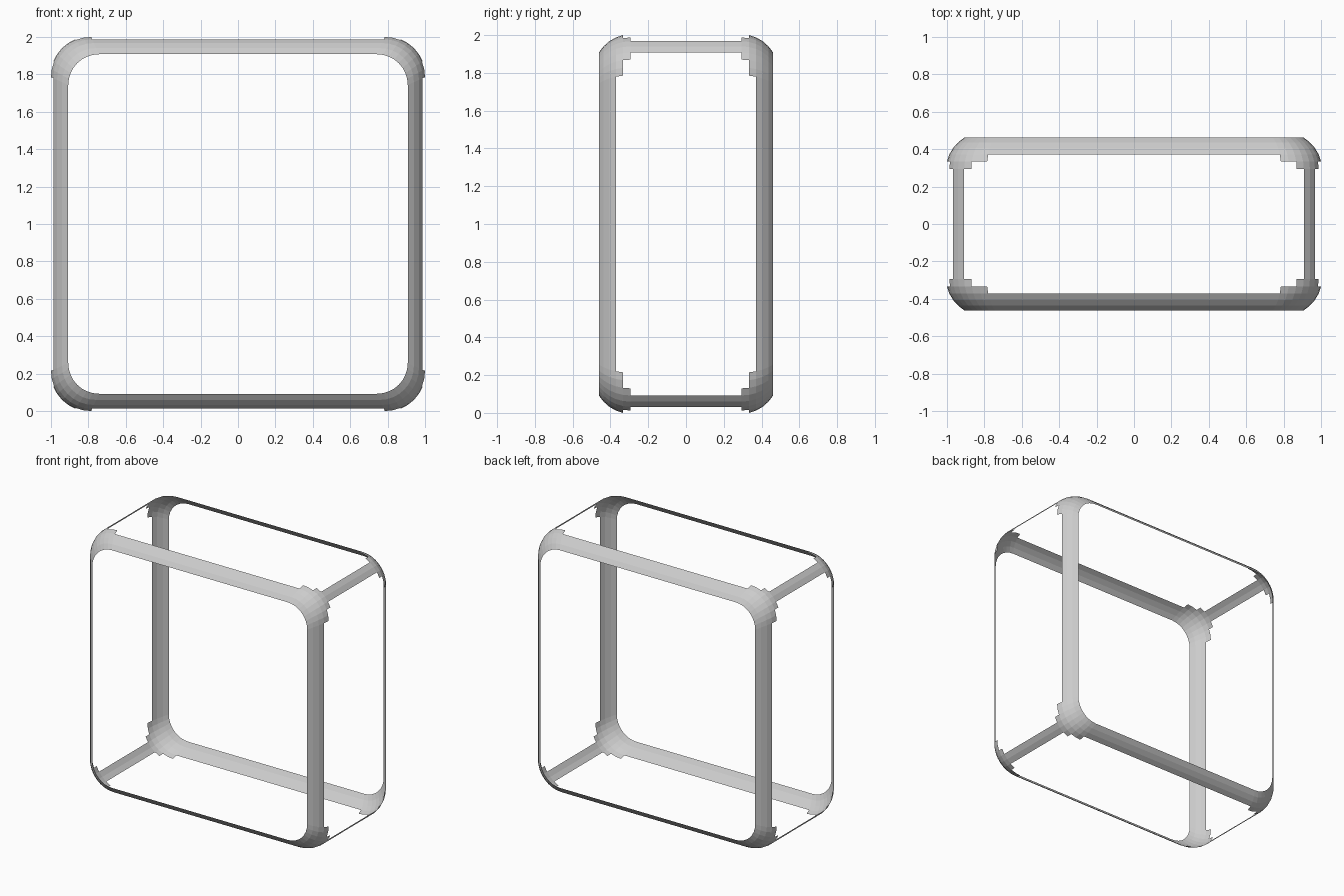
import bpy, bmesh
from math import sin, cos, radians

if "Cube" in bpy.data.objects:
    bpy.data.objects.remove(bpy.data.objects["Cube"])

STEP = 11.25            # bevel step: 8 segments per quarter turn
C, R = 0.787, 0.2171    # corner centre and bevel radius in x/z
YC, RY = 0.295, 0.20    # start and depth of the bevel in y
CORNERS = [(1, 1), (-1, 1), (-1, -1), (1, -1)]


def point(corner, seg, row):
    """Point on the rounded frame: seg runs round the corner, row runs to the front."""
    phi = radians(STEP * row)
    offset = R * (1 - cos(phi))
    centre = C - 0.45 * offset
    radius = C + R - offset - centre
    ang = radians(90 * corner + STEP * seg)
    sx, sz = CORNERS[corner]
    return (sx * centre + radius * cos(ang),
            -YC - RY * sin(phi),
            1 + sz * centre + radius * sin(ang))


def make_object(name, bm, mirror=False):
    bmesh.ops.remove_doubles(bm, verts=bm.verts, dist=0.0001)
    mesh = bpy.data.meshes.new(name)
    bm.to_mesh(mesh)
    bm.free()
    ob = bpy.data.objects.new(name, mesh)
    bpy.context.collection.objects.link(ob)
    if mirror:
        mod = ob.modifiers.new("mirror", "MIRROR")
        mod.use_axis = (False, True, False)
    return ob


def quad(bm, *pts):
    bm.faces.new([bm.verts.new(p) for p in pts])


# Front and back rounded frames with stepped corner patches
bm = bmesh.new()
first_row = [1, 1, 0, 0, 0, 0, 1, 1]
for c in range(4):
    for s, start in enumerate(first_row):
        for r in range(start, 5):
            quad(bm, point(c, s, r), point(c, s, r + 1),
                 point(c, s + 1, r + 1), point(c, s + 1, r))
    # straight bar to the next corner
    n = (c + 1) % 4
    for r in range(2, 5):
        quad(bm, point(c, 8, r), point(c, 8, r + 1),
             point(n, 0, r + 1), point(n, 0, r))
make_object("edge_frames", bm, mirror=True)

# Narrow rails joining the front and back corners
bm = bmesh.new()
for c in range(4):
    for s in (3, 4):
        a, b = point(c, s, 0), point(c, s + 1, 0)
        quad(bm, (a[0], -a[1], a[2]), a, b, (b[0], -b[1], b[2]))
make_object("cross_rails", bm)
